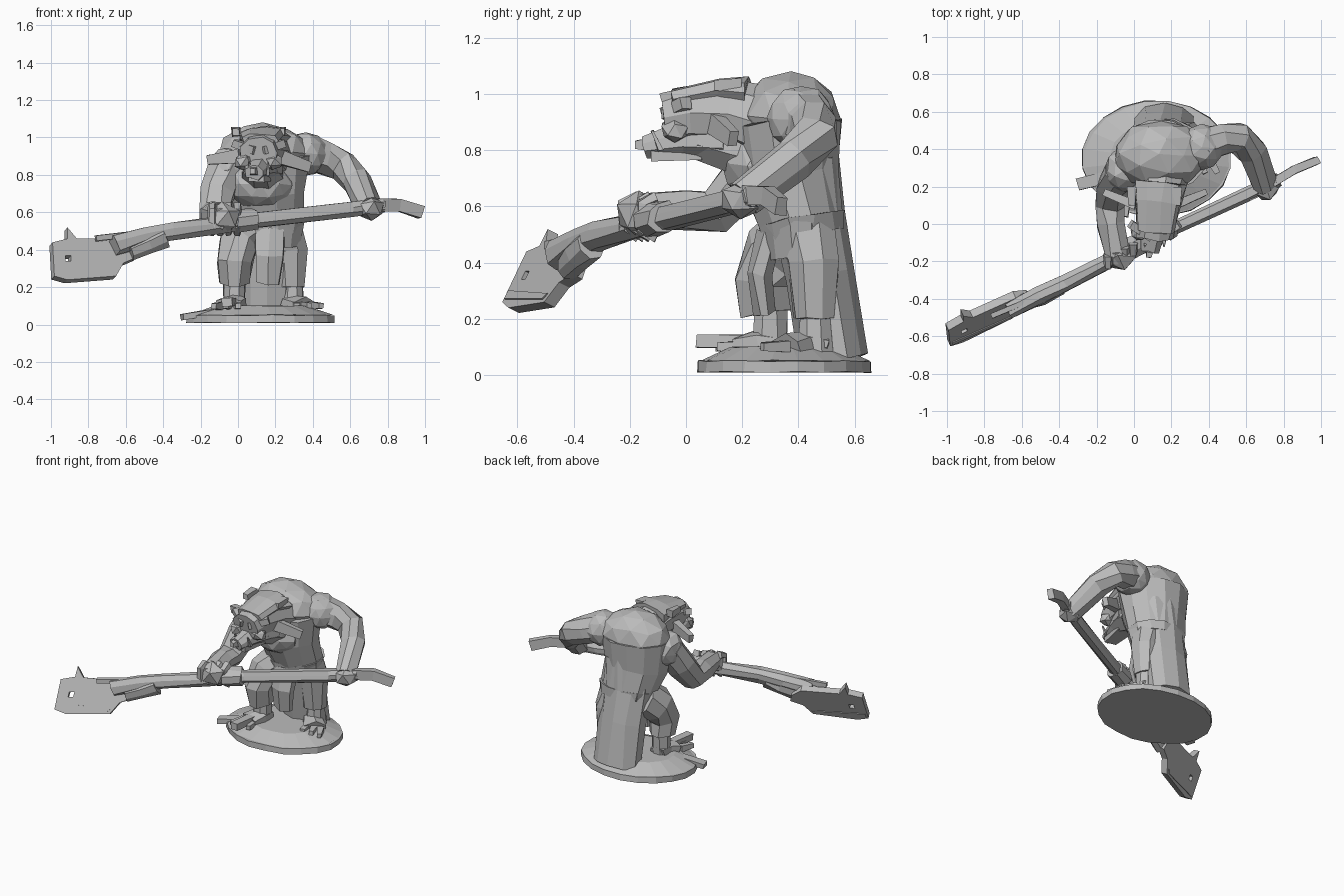
import bpy, bmesh, math, random
from mathutils import Vector, Matrix

random.seed(4)
if "Cube" in bpy.data.objects:
    bpy.data.objects.remove(bpy.data.objects["Cube"])

GREY = (0.5, 0.5, 0.5, 1)
stone = bpy.data.materials.new("plain_grey")
stone.use_nodes = True
stone.diffuse_color = GREY
stone.node_tree.nodes["Principled BSDF"].inputs["Base Color"].default_value = GREY
X, Y, Z = Matrix.Identity(3)
ROUGH, FINE = .008, .003


def finish(name, bm, jitter=0):
    """Roughen the vertices slightly and turn the mesh into a named object."""
    for vert in bm.verts:
        vert.co += Vector([random.uniform(-jitter, jitter) for axis in "xyz"])
    bmesh.ops.recalc_face_normals(bm, faces=bm.faces)
    mesh = bpy.data.meshes.new(name)
    bm.to_mesh(mesh)
    bm.free()
    mesh.materials.append(stone)
    obj = bpy.data.objects.new(name, mesh)
    bpy.context.collection.objects.link(obj)
    return obj


def bridge(bm, ring, following):
    """Join two rings of equal length with quads."""
    for k in range(len(ring)):
        bm.faces.new((ring[k], ring[k - 1], following[k - 1], following[k]))


def loft(name, path, start, end, flat=1, ref=Y, sides=8, jitter=ROUGH):
    """Skin rings along a path, width running from start to end, depth = width * flat."""
    bm = bmesh.new()
    points = [Vector(p) for p in path]
    last = len(points) - 1
    rings = []
    for i, point in enumerate(points):
        tangent = points[min(i + 1, last)] - points[max(i - 1, 0)]
        across = tangent.cross(ref).normalized()
        depth = tangent.cross(across).normalized() * flat
        width = start + (end - start) * i / last
        angles = [math.tau * (k + .5) / sides for k in range(sides)]
        rings.append([bm.verts.new(point + width * (across * math.cos(a) + depth * math.sin(a)))
                      for a in angles])
    for ring, following in zip(rings, rings[1:]):
        bridge(bm, ring, following)
    bm.faces.new(rings[0])
    bm.faces.new(rings[-1])
    return finish(name, bm, jitter)


def bar(name, a, b, start, end, flat=1, ref=Z):
    """Four-sided tapering bar."""
    return loft(name, (a, b), start, end, flat, ref, sides=4, jitter=FINE)


def blob(name, centre, radii, detail=2):
    bm = bmesh.new()
    bmesh.ops.create_icosphere(bm, subdivisions=detail, radius=1)
    shape = Matrix.Translation(centre) @ Matrix.Diagonal((*radii, 1))
    bmesh.ops.transform(bm, matrix=shape, verts=bm.verts)
    return finish(name, bm, ROUGH)


# Ground
loft("base_rim", [(.12, .35, .01), (.12, .35, .05)], .4, .4, flat=.78, sides=20, jitter=FINE)
loft("base_mound", [(.12, .35, .05), (.12, .35, .1)], .39, .25, flat=.78, sides=20, jitter=FINE)
bar("base_plank", (-.3, .21, .04), (-.06, .27, .08), .045, .045, flat=.5)

# Body
loft("torso", [(.16, .42, .42), (.16, .41, .55), (.14, .37, .7), (.14, .36, .9)],
     .17, .25, flat=.78, sides=12)
blob("hump", (.14, .37, .92), (.25, .18, .155))
blob("chest", (.12, .25, .75), (.18, .12, .13))
loft("neck", [(.13, .32, .8), (.13, .17, .83), (.12, .06, .86)], .13, .1, ref=Z)
loft("belt", [(.16, .42, .5), (.16, .41, .56)], .19, .2, flat=.8, sides=12)
loft("back_cloth", [(.15, .41, .76), (.15, .44, .56), (.16, .48, .35), (.16, .53, .05)],
     .17, .16, flat=.77, sides=10)
loft("front_cloth", [(.17, .3, .5), (.17, .26, .36), (.16, .28, .22)], .09, .07, flat=.5, sides=6)

# Legs
loft("right_trouser", [(.06, .41, .5), (0, .32, .43), (-.02, .27, .33), (-.02, .29, .22)],
     .12, .09, flat=1.1)
loft("left_trouser", [(.24, .43, .52), (.28, .45, .4), (.28, .46, .2)], .11, .08)
for side, x, y, splay in (("right", -.02, .3, -.03), ("left", .29, .46, .06)):
    loft(side + "_shin", [(x, y, .24), (x, y, .08)], .06, .065)
    ball = Vector((x + splay, y - .1, .1))
    loft(side + "_foot", [(x, y + .05, .11), (x, y - .03, .12), ball], .06, .08, flat=.6, ref=Z, sides=6)
    for k in (-1, 0, 1):
        root = ball + X * k * .045
        tip = root - Y * .09 + X * (splay / 2 + k * .02)
        bar(f"{side}_toe_{k + 2}", root, tip, .03, .02)
bar("long_toe", (-.04, .2, .12), (-.06, .04, .12), .04, .04, flat=.8)

# Left arm
blob("left_shoulder", (.36, .41, .91), (.12, .12, .12))
loft("left_arm", [(.36, .42, .92), (.47, .45, .89), (.56, .46, .85), (.63, .39, .77), (.7, .21, .63)],
     .1, .07, ref=Z)
blob("left_hand", (.71, .2, .62), (.08, .08, .07), detail=1)

# Right arm
blob("right_shoulder", (-.05, .29, .83), (.11, .12, .12))
loft("right_arm", [(-.06, .28, .83), (-.11, .21, .7), (-.13, .11, .58), (-.12, 0, .59), (-.09, -.17, .58)],
     .1, .07, ref=X)
blob("right_hand", (-.08, -.17, .57), (.1, .08, .09), detail=1)
for k in range(4):
    knuckle = Vector((-.14, -.22, .61)) + (X + Y / 2) * k * .045
    loft(f"finger_{k + 1}", [knuckle + Y * .05 + Z * .02, knuckle, knuckle - Z * .09,
                             knuckle + Y * .05 - Z * .12],
         .028, .022, ref=X, sides=5, jitter=FINE)

# Head
loft("head", [(.15, .28, .9), (.14, .17, .93), (.12, .03, .93), (.11, -.07, .91)],
     .15, .1, flat=.9, ref=Z, sides=9)
loft("scalp", [(.14, .22, 1), (.13, .12, 1.01), (.12, -.04, .98)], .14, .1, flat=.45, ref=Z, sides=9)
loft("snout", [(.13, .14, .85), (.11, 0, .84), (.09, -.14, .81)], .12, .05, flat=.8, ref=Z)
bar("jaw", (.12, .06, .79), (.1, -.12, .78), .08, .06, flat=.4)
bar("nose", (.09, -.12, .82), (.08, -.18, .82), .035, .02)
for side, s in (("right", -1), ("left", 1)):
    middle = Vector((.11, 0, .9))
    out = X * s
    bar(side + "_brow", middle + out * .02 - Y * .07 + Z * .03, middle + out * .13 + Z * .07, .03, .03)
    blob(side + "_cheek", middle + out * .08 - Y * .04 - Z * .03, (.05, .05, .05), detail=1)
    gum = middle + out * .05 - Y * .09 - Z * .1
    bar(side + "_tusk", gum, gum + Z * .07 - Y * .03, .015, .005, ref=X)
    ear = middle + out * .1 + Y * .1
    bar(side + "_ear", ear, ear + out * .17 + Y * .07 - Z * (.04 + s * .02), .035, .025, flat=1.5)
    crest = middle + out * .12 + Y * .2 + Z * .13
    bar(side + "_crest", crest, crest - Y * .1, .035, .025)

# Weapon
loft("shaft", [(.77, .24, .64), (.6, .16, .61), (.1, -.07, .56), (-.1, -.18, .53), (-.36, -.31, .5),
               (-.5, -.38, .47), (-.66, -.46, .42)], .038, .048, flat=1.15, ref=Z)
loft("shaft_butt", [(.74, .22, .64), (.86, .29, .64), (.98, .34, .6)],
     .03, .03, flat=1.6, ref=Z, sides=4, jitter=FINE)
loft("shaft_collar", [(-.02, -.13, .55), (.09, -.08, .56)], .06, .06, ref=Z)
loft("binding", [(-.4, -.34, .47), (-.48, -.38, .43), (-.58, -.42, .39)], .055, .045, flat=1.2, ref=Z)
bar("binding_rod", (-.42, -.35, .5), (-.76, -.49, .46), .02, .02)


def plate(name, outline, thickness):
    """Flat plate on the tilted plane of the blade, outlined in x and z."""
    bm = bmesh.new()
    middle = [Vector((x, .45 * x + z / 2 - .315, z)) for x, z in outline]
    offset = Vector((.45, -1, .5)).normalized() * thickness / 2
    front = [bm.verts.new(p + offset) for p in middle]
    back = [bm.verts.new(p - offset) for p in middle]
    bm.faces.new(front)
    bm.faces.new(back)
    bridge(bm, front, back)
    return finish(name, bm)


# Blade with a spike and a square hole
blade = plate("blade", [(-1, .43), (-.99, .25), (-.92, .23), (-.66, .25), (-.62, .32), (-.55, .35),
                        (-.57, .4), (-.64, .45), (-.87, .45), (-.92, .51), (-.92, .45)], .045)
plate("blade_edge", [(-.98, .29), (-.98, .26), (-.68, .26), (-.66, .28)], .055)
left, low, size = -.93, .33, .03
cutter = plate("hole_cutter", [(left, low), (left + size, low), (left + size, low + size),
                               (left, low + size)], .2)
cutter.hide_render = True
cut = blade.modifiers.new("hole", "BOOLEAN")
cut.object = cutter
cut.solver = "EXACT"
bpy.context.view_layer.objects.active = blade
bpy.ops.object.modifier_apply(modifier=cut.name)
bpy.data.objects.remove(cutter)
